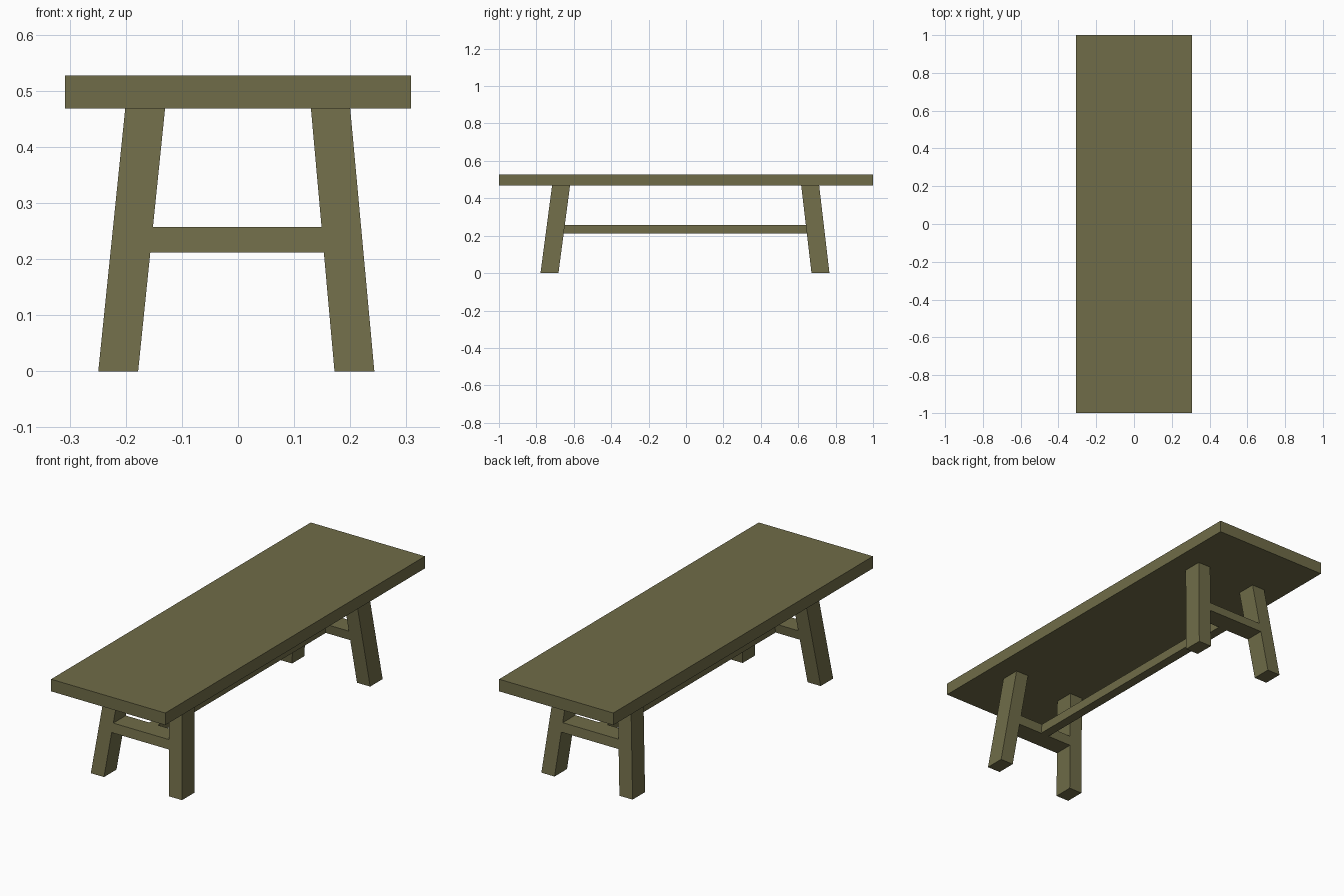
import bpy, bmesh

if "Cube" in bpy.data.objects:
    bpy.data.objects.remove(bpy.data.objects["Cube"])

wood = bpy.data.materials.new("olive_wood")
wood.diffuse_color = (0.16, 0.15, 0.065, 1)
wood.use_nodes = True
wood.node_tree.nodes["Principled BSDF"].inputs["Base Color"].default_value = wood.diffuse_color


def beam(name, low, high, z0, z1):
    """Box whose bottom and top rectangles (x0, x1, y0, y1) may differ."""
    bm = bmesh.new()
    bmesh.ops.create_cube(bm, size=2)
    for v in bm.verts:
        x0, x1, y0, y1 = high if v.co.z > 0 else low
        v.co = (x1 if v.co.x > 0 else x0,
                y1 if v.co.y > 0 else y0,
                z1 if v.co.z > 0 else z0)
    mesh = bpy.data.meshes.new(name)
    bm.to_mesh(mesh)
    bm.free()
    mesh.materials.append(wood)
    obj = bpy.data.objects.new(name, mesh)
    bpy.context.collection.objects.link(obj)
    return obj


# Seat plank
SEAT_Z, TOP_Z = 0.468, 0.527
plank = (-0.308, 0.308, -1, 1)
beam("seat", plank, plank, SEAT_Z, TOP_Z)

# Splayed legs: (foot span, top span) along x and y
LEG_X = {"left": ((-0.249, -0.178), (-0.201, -0.130)),
         "right": ((0.172, 0.243), (0.130, 0.200))}
LEG_Y = {"front": ((-0.778, -0.682), (-0.716, -0.620)),
         "back": ((0.671, 0.767), (0.616, 0.712))}
for end, (fy, ty) in LEG_Y.items():
    for side, (fx, tx) in LEG_X.items():
        beam(f"{end}_{side}_leg", fx + fy, tx + ty, 0, SEAT_Z)

# Cross rails between each pair of legs, leaning with them
RAIL_Z0, RAIL_Z1 = 0.212, 0.257


def span_at(spans, z):
    t = z / SEAT_Z
    return tuple(a + (b - a) * t for a, b in zip(*spans))


for end, spans in LEG_Y.items():
    low, high = [(span_at(LEG_X["left"], z)[1], span_at(LEG_X["right"], z)[0])
                 + span_at(spans, z) for z in (RAIL_Z0, RAIL_Z1)]
    beam(f"{end}_cross_rail", low, high, RAIL_Z0, RAIL_Z1)

# Long stretcher joining the two cross rails
low, high = [(-0.025, 0.021, span_at(LEG_Y["front"], z)[1], span_at(LEG_Y["back"], z)[0])
             for z in (RAIL_Z0, RAIL_Z1)]
beam("long_stretcher", low, high, RAIL_Z0, RAIL_Z1)
